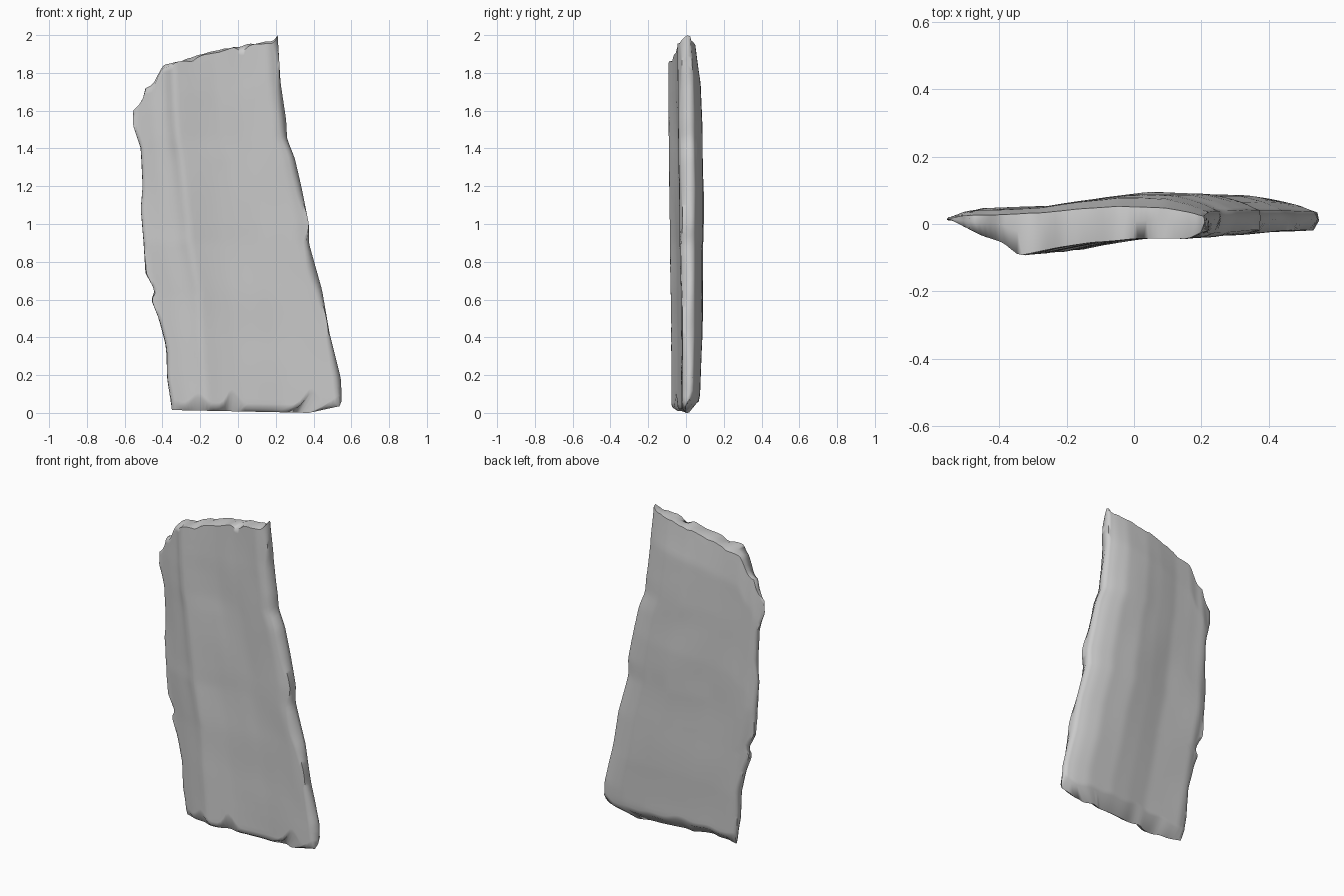
import bpy, bmesh
from mathutils import Vector, noise

if "Cube" in bpy.data.objects:
    bpy.data.objects.remove(bpy.data.objects["Cube"])


def curve(points):
    """Piecewise linear function through the given points."""
    def f(t):
        if t <= points[0][0]:
            return points[0][1]
        for (a, p), (b, q) in zip(points, points[1:]):
            if t <= b:
                return p + (q - p) * (t - a) / (b - a)
        return points[-1][1]
    return f


def soft(f, r):
    """Round the corners of a curve."""
    return lambda t: (f(t - r) + f(t - r / 2) + f(t) + f(t + r / 2) + f(t + r)) / 5


def wobble(a, b, seed):
    return noise.noise(Vector((a, b, seed)))


# Broken outline: left and right edges by height, top and bottom edges by width
left = curve([(.02, -.35), (.18, -.375), (.35, -.38), (.5, -.42), (.6, -.46), (.64, -.435),
              (.74, -.49), (.9, -.5), (1.08, -.515), (1.2, -.505), (1.4, -.515), (1.52, -.555)])
left_trend = curve([(0, -.345), (.6, -.44), (.9, -.5), (1.6, -.55)])
right = curve([(0, .44), (.04, .55), (.18, .545), (.42, .485), (.65, .445), (.9, .375), (1, .375),
               (1.2, .335), (1.35, .3), (1.45, .26), (1.55, .255), (1.75, .225), (2, .21)])
top = curve([(0, 1.6), (.06, 1.65), (.08, 1.72), (.14, 1.74), (.2, 1.84), (.33, 1.865),
             (.52, 1.91), (.79, 1.95), (.97, 1.97), (1, 2)])
bottom = curve([(0, .015), (.92, 0), (1, .035)])

# Chipped hollows along the foot of the front face
hollows = soft(curve([(0, .04), (.08, .015), (.17, .08), (.24, .015), (.31, .02), (.37, .11),
                      (.44, .015), (.75, .015), (.85, .12), (.92, .02), (1, .04)]), .02)

# Front face: a ridge beside a bevelled left strip, with separate profiles near foot and top
RIDGE = .26
ridge_line = soft(curve([(0, .2), (.4, .23), (.7, .28), (1.9, .27)]), .15)
front_low = soft(curve([(0, -.01), (.11, -.045), (RIDGE, -.08), (.35, -.06), (.45, -.044),
                        (.68, -.026), (1, -.018)]), .015)
front_high = soft(curve([(0, .018), (.12, -.035), (.2, -.055), (RIDGE, -.095), (.4, -.072),
                         (.55, -.053), (.71, -.044), (.93, -.045), (1, -.018)]), .015)

# Back face: a shallow bow that thins towards foot and top
back = soft(curve([(0, .026), (.05, .047), (.35, .055), (.5, .078), (.65, .095), (.84, .09),
                   (.94, .066), (1, .038)]), .02)
back_taper = curve([(0, .6), (.05, .8), (.2, .92), (.6, 1), (.9, .85), (1, .55)])
COLS, ROWS = 48, 72


def depth(x, z, side):
    w = min(1, max(0, (x - left_trend(z)) / (right(z) - left_trend(z))))
    ripple = .004 * wobble(w * 4, z * 3, side)
    if side > 0:
        return ripple + back(w) * back_taper(z / top(w))
    r = ridge_line(z)
    w = w / r * RIDGE if w < r else RIDGE + (w - r) * (1 - RIDGE) / (1 - r)
    blend = min(1, max(0, (z - .2) / 1.5))
    return ripple + front_low(w) * (1 - blend) + front_high(w) * blend


def place(u, z):
    return left(z) + (right(z) - left(z)) * u


def jagged_top(u):
    return top(u) + .008 * wobble(u * 17, 1, 6) * min(1, (1 - u) * 10)


def face_point(i, j, side):
    """A point on the front (-1) or back (1) face, drawn in from the chipped rim."""
    s, t = i / COLS, j / ROWS
    chip = lambda k, seed: max(0, .4 + wobble(k, side, seed))
    in_l = .006 * chip(t * 14, 3)
    in_r = (.045 if side < 0 else .01) * chip(t * 7, 5)
    u = in_l + (1 - in_l - in_r) * s
    low = bottom(u) + (hollows(s) if side < 0 else .05 + .03 * chip(s * 6, 8))
    high = jagged_top(u) - (.025 if side < 0 else .008) * chip(s * 11, 9)
    z = low + (high - low) * t
    x = place(u, z)
    return x, depth(x, z, side), z


def rim_point(i, j):
    """A point on the outermost broken edge between both faces."""
    u, t = i / COLS, j / ROWS
    z = bottom(u) + (jagged_top(u) - bottom(u)) * t
    x = place(u, z)
    mix = .2 + 3 * hollows(u) if j == 0 else .6 + .2 * wobble(u * 9, t * 9, 4)
    return x, depth(x, z, -1) * (1 - mix) + depth(x, z, 1) * mix, z


bm = bmesh.new()
faces = {s: [[bm.verts.new(face_point(i, j, s)) for j in range(ROWS + 1)]
             for i in range(COLS + 1)] for s in (-1, 1)}
for grid in faces.values():
    for i in range(COLS):
        for j in range(ROWS):
            bm.faces.new((grid[i][j], grid[i + 1][j], grid[i + 1][j + 1], grid[i][j + 1]))

# Rough edge band joining the front and back
loop = ([(i, 0) for i in range(COLS)] + [(COLS, j) for j in range(ROWS)]
        + [(i, ROWS) for i in range(COLS, 0, -1)] + [(0, j) for j in range(ROWS, 0, -1)])
rim = [bm.verts.new(rim_point(i, j)) for i, j in loop]
for k, (i, j) in enumerate(loop):
    n = (k + 1) % len(loop)
    p, q = loop[n]
    for grid in faces.values():
        bm.faces.new((grid[i][j], grid[p][q], rim[n], rim[k]))
bmesh.ops.recalc_face_normals(bm, faces=bm.faces)

mesh = bpy.data.meshes.new("stone_slab")
bm.to_mesh(mesh)
bm.free()
slab = bpy.data.objects.new("stone_slab", mesh)
bpy.context.collection.objects.link(slab)

# Plain grey stone
stone = bpy.data.materials.new("grey_stone")
stone.use_nodes = True
stone.diffuse_color = (.6, .6, .6, 1)
stone.node_tree.nodes["Principled BSDF"].inputs["Base Color"].default_value = (.6, .6, .6, 1)
mesh.materials.append(stone)

bpy.ops.object.select_all(action="DESELECT")
slab.select_set(True)
bpy.context.view_layer.objects.active = slab
bpy.ops.object.shade_smooth_by_angle(angle=1.2)
